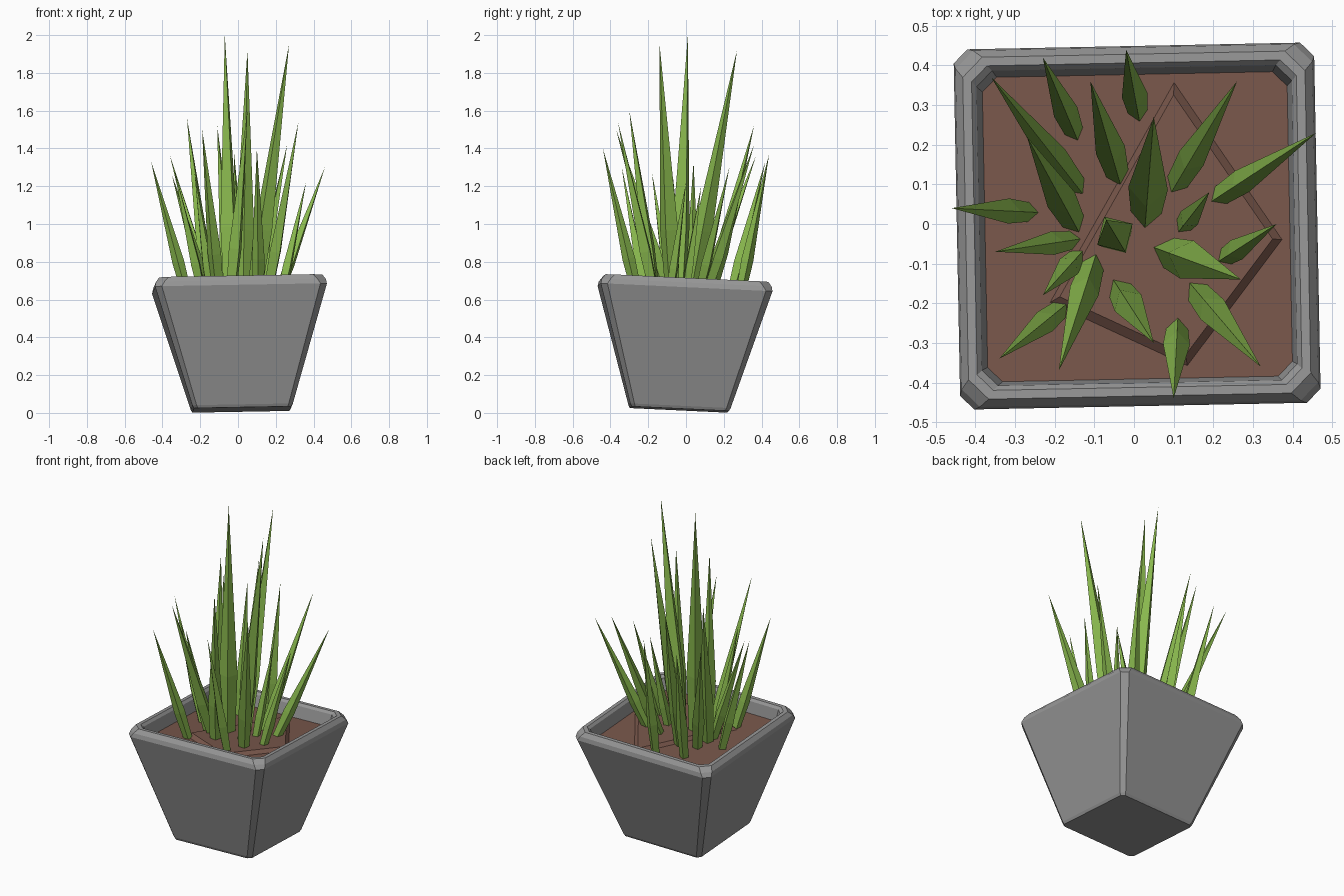
import bpy
import bmesh
from mathutils import Vector, Euler, Matrix

cube = bpy.data.objects.get("Cube")
if cube:
    bpy.data.objects.remove(cube, do_unlink=True)


def make_material(name, color):
    mat = bpy.data.materials.new(name)
    mat.use_nodes = True
    mat.diffuse_color = (*color, 1)
    for node in mat.node_tree.nodes:
        if node.type == 'BSDF_PRINCIPLED':
            node.inputs["Base Color"].default_value = (*color, 1)
            node.inputs["Roughness"].default_value = 0.9
    return mat


stone = make_material("stone grey", (0.31, 0.31, 0.31))
earth = make_material("earth brown", (0.19, 0.095, 0.07))
green = make_material("leaf green", (0.25, 0.48, 0.075))


def loft(name, rings, mat, matrix=None):
    """Join rings of points with side faces; one-point rings become tips."""
    bm = bmesh.new()
    loops = [[bm.verts.new(p) for p in ring] for ring in rings]
    for low, high in zip(loops, loops[1:]):
        count = len(low)
        for i in range(count):
            j = (i + 1) % count
            if len(high) == 1:
                bm.faces.new((low[i], low[j], high[0]))
            else:
                bm.faces.new((low[i], low[j], high[j], high[i]))
    for end in (loops[0], loops[-1]):
        if len(end) > 2:
            bm.faces.new(end)
    bmesh.ops.recalc_face_normals(bm, faces=bm.faces)
    mesh = bpy.data.meshes.new(name)
    bm.to_mesh(mesh)
    bm.free()
    mesh.materials.append(mat)
    obj = bpy.data.objects.new(name, mesh)
    bpy.context.collection.objects.link(obj)
    if matrix:
        obj.matrix_world = matrix
    return obj


def square_ring(half, chamfer, z):
    """Square outline with cut corners."""
    inner = half - chamfer
    corners = [(half, -inner), (half, inner), (inner, half), (-inner, half),
               (-half, inner), (-half, -inner), (-inner, -half), (inner, -half)]
    return [Vector((x, y, z)) for x, y in corners]


# The whole planter leans slightly
lean = Matrix.Translation((0.02, -0.035, 0.018)) @ \
    Euler((-0.047, -0.018, 0.02)).to_matrix().to_4x4()

# Pot: outer wall, rim, inner wall and hidden inner floor
pot_profile = [(0.258, 0.02, 0), (0.266, 0.022, 0.015), (0.455, 0.035, 0.64),
               (0.45, 0.045, 0.665), (0.432, 0.05, 0.69), (0.41, 0.04, 0.69),
               (0.398, 0.04, 0.675), (0.378, 0.035, 0.57)]
loft("pot", [square_ring(*p) for p in pot_profile], stone, lean)

# Soil bed with a low faceted mound
soil_z = 0.605
loft("soil", [square_ring(0.37, 0.03, 0.575), square_ring(0.388, 0.035, soil_z)],
     earth, lean)
outline = [(0.1, 0.37), (0.37, -0.04), (0.12, -0.36), (-0.23, -0.19)]
middle = Vector((0.08, -0.03, 0))
low = [Vector((x, y, soil_z - 0.005)) for x, y in outline]
high = [p.lerp(middle + Vector((0, 0, soil_z)), 0.1) + Vector((0, 0, 0.025))
        for p in low]
loft("soil_mound", [low, high], earth, lean)


# Leaves: four-sided blades, swelling above the base and ending in a point
def leaf(name, base, tip):
    base, tip = Vector(base), Vector(tip)
    axis = tip - base
    side = Vector((0, 0, 1)).cross(axis).normalized()
    out = axis.normalized().cross(side)
    radius = 0.008 + 0.031 * axis.length

    def section(t, r):
        center = base + axis * t
        return [center + d * r for d in (side, out, -side, -out)]

    loft(name, [section(0, radius * 0.75), section(0.28, radius), [tip]], green)


# Base x, base y, tip x, tip y, tip height
leaves = [
    (-0.14, 0.09, -0.36, 0.37, 1.36), (-0.15, 0, -0.27, 0.22, 1.56),
    (-0.15, 0.23, -0.23, 0.42, 1.33), (-0.04, 0.12, -0.11, 0.36, 1.52),
    (0.01, 0.28, -0.02, 0.44, 1.37), (0.1, 0.09, 0.26, 0.36, 1.42),
    (0.03, 0.02, 0.05, 0.27, 1.92), (0.2, 0.06, 0.46, 0.23, 1.3),
    (0.12, -0.01, 0.19, 0.08, 1.2), (0.22, -0.09, 0.36, 0, 1.22),
    (0.08, -0.07, 0.27, -0.14, 1.95), (0.15, -0.16, 0.32, -0.36, 1.54),
    (0.11, -0.25, 0.1, -0.44, 1.4), (-0.04, -0.16, 0.05, -0.3, 1.6),
    (-0.1, -0.09, -0.19, -0.37, 1.5), (-0.18, -0.21, -0.34, -0.34, 1.3),
    (-0.14, -0.08, -0.23, -0.18, 1.27), (-0.15, -0.04, -0.35, -0.07, 1.26),
    (-0.26, 0.03, -0.46, 0.04, 1.33), (-0.04, -0.04, -0.07, 0.01, 2),
]
for number, (bx, by, tx, ty, tz) in enumerate(leaves, 1):
    leaf(f"leaf_{number}", (bx, by, 0.59), (tx, ty, tz))
